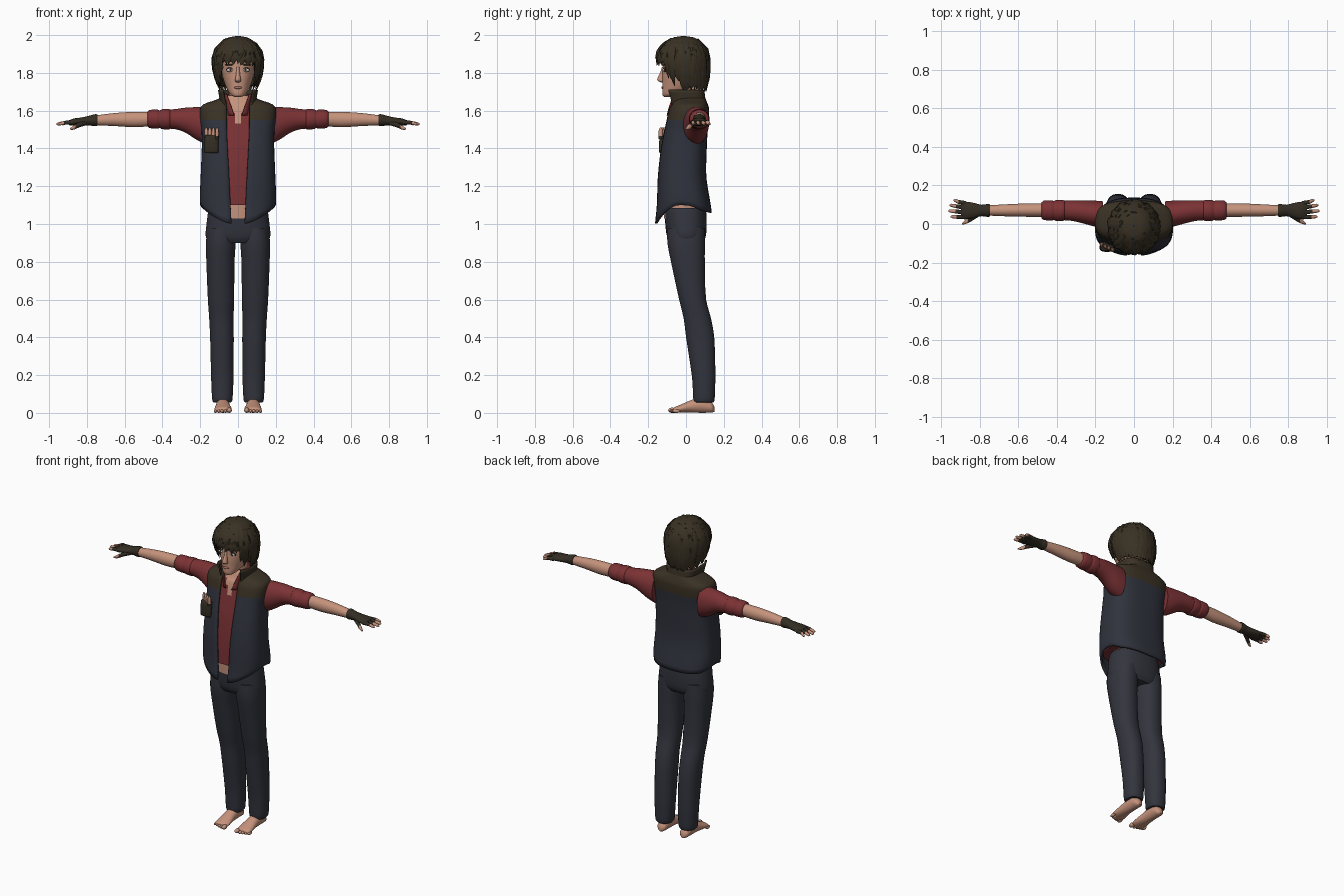
import bpy, bmesh, math, random
from mathutils import Vector

if "Cube" in bpy.data.objects:
    bpy.data.objects.remove(bpy.data.objects["Cube"])
random.seed(4)

def mat(name, r, g, b):
    m = bpy.data.materials.new(name)
    m.diffuse_color = (r, g, b, 1)
    m.use_nodes = True
    m.node_tree.nodes["Principled BSDF"].inputs["Base Color"].default_value = m.diffuse_color
    return m

NAVY = mat("navy cloth", .030, .033, .047)
TROUSER = mat("dark trouser cloth", .033, .035, .047)
BROWN = mat("brown leather", .042, .031, .018)
RED = mat("red cloth", .20, .032, .035)
SKIN = mat("skin", .56, .29, .20)
HAIR = mat("dark brown hair", .040, .030, .017)
GLOVE = mat("glove leather", .033, .026, .017)
WHITE = mat("eye white", .62, .55, .50)
DARK = mat("eye dark", .03, .022, .018)
LIP = mat("lips", .40, .17, .13)

def at(rows, t):
    """Smooth curve through rows of (t, values...)."""
    n = len(rows)
    t = min(max(t, rows[0][0]), rows[-1][0])
    i = next((k for k in range(n - 1) if t <= rows[k + 1][0]), n - 2)
    def slope(k, c):
        a, b = rows[max(k - 1, 0)], rows[min(k + 1, n - 1)]
        return (b[c] - a[c]) / (b[0] - a[0])
    p, q = rows[i], rows[i + 1]
    h = q[0] - p[0]
    u = (t - p[0]) / h
    return [(2*u**3 - 3*u*u + 1) * p[c] + (u**3 - 2*u*u + u) * h * slope(i, c)
            + (3*u*u - 2*u**3) * q[c] + (u**3 - u*u) * h * slope(i + 1, c)
            for c in range(1, len(p))]

def levels(rows, steps):
    out = [a[0] + (b[0] - a[0]) * k / steps for a, b in zip(rows, rows[1:]) for k in range(steps)]
    return out + [rows[-1][0]]

def spow(v, p):
    return math.copysign(abs(v) ** p, v)

def loft(bm, rows, axis="z", n=20, steps=3, pw=1.0, rule=None):
    """Closed tube; rows are (position on axis, two centres, two radii)."""
    rows = sorted(rows)
    rings = []
    for t in levels(rows, steps):
        a, b, ra, rb = at(rows, t)
        ra, rb = max(ra, .001), max(rb, .001)
        ring = []
        for i in range(n):
            w = math.tau * (i + .5) / n
            u, v = a + ra * spow(math.sin(w), pw), b - rb * spow(math.cos(w), pw)
            ring.append(bm.verts.new({"z": (u, v, t), "x": (t, u, v), "y": (u, t, v)}[axis]))
        rings.append(ring)
    fs = [bm.faces.new((p[i], p[(i+1) % n], q[(i+1) % n], q[i]))
          for p, q in zip(rings, rings[1:]) for i in range(n)]
    fs += [bm.faces.new(rings[0]), bm.faces.new(rings[-1])]
    bmesh.ops.recalc_face_normals(bm, faces=fs)
    if rule:
        for f in fs:
            f.material_index = int(rule(f.calc_center_median()))

def shell(bm, rows, hem=None, pivot=0, gap=None, n=48, steps=3, pw=1.0, rule=None):
    """Upright garment sheet, open at the front by gap, with a shaped hem."""
    grid = []
    for z in levels(rows, steps):
        s = at(rows, z)
        g = math.asin(min(1, (at(gap, z)[0] / s[2])) ** (1 / pw)) if gap else 0
        line = []
        for i in range(n + 1):
            w = g + (math.tau - 2 * g) * i / n
            zz = z
            if hem and z < pivot:
                h = at(hem, min(w, math.tau - w))[0]
                zz = pivot - (pivot - z) * (pivot - h) / (pivot - rows[0][0])
            cx, cy, rx, ry = at(rows, zz)
            line.append(bm.verts.new((cx + rx * spow(math.sin(w), pw), cy - ry * spow(math.cos(w), pw), zz)))
        grid.append(line)
    for p, q in zip(grid, grid[1:]):
        for i in range(n):
            f = bm.faces.new((p[i], p[i+1], q[i+1], q[i]))
            if rule:
                f.material_index = int(rule(f.calc_center_median()))
    if not gap:
        bmesh.ops.remove_doubles(bm, verts=bm.verts, dist=1e-5)

def ball(bm, c, r):
    v = bmesh.ops.create_uvsphere(bm, u_segments=14, v_segments=8, radius=1)["verts"]
    for p in v:
        p.co = Vector(c) + Vector(p.co[k] * r[k] for k in range(3))

def part(name, mats, build, mirror=False, solid=0):
    bm = bmesh.new()
    build(bm)
    me = bpy.data.meshes.new(name)
    bm.to_mesh(me)
    bm.free()
    ob = bpy.data.objects.new(name, me)
    bpy.context.collection.objects.link(ob)
    for m in mats:
        me.materials.append(m)
    if solid:
        md = ob.modifiers.new("thickness", "SOLIDIFY")
        md.thickness, md.offset = solid, -1
    if mirror:
        ob.modifiers.new("mirror", "MIRROR").use_mirror_merge = False

# Torso clothing
VEST = [(1.0, 0, -.01, .17, .155), (1.1, 0, -.012, .2, .143), (1.25, 0, -.021, .198, .129),
        (1.4, 0, -.012, .192, .122), (1.5, 0, 0, .193, .115), (1.55, 0, .008, .2, .112),
        (1.61, 0, .016, .2, .106), (1.635, 0, .02, .18, .095), (1.66, 0, .02, .11, .085),
        (1.68, 0, .02, .08, .075)]
HEM = [(0, 1.0), (.3, 1.01), (.9, 1.06), (1.5, 1.1), (2.2, 1.07), (3.15, 1.06)]
part("vest", [NAVY, BROWN], lambda b: shell(b, VEST, HEM, 1.4, [(1.0, .035), (1.3, .05), (1.5, .06), (1.68, .06)],
     pw=.72, rule=lambda c: c.z > 1.55), solid=.012)
part("vest_collar", [BROWN], lambda b: shell(b, [(1.6, 0, .012, .09, .095), (1.66, 0, .003, .098, .1), (1.71, 0, -.008, .106, .105)],
     gap=[(1.6, .065), (1.71, .082)], pw=.65), solid=.01)
part("shirt_collar", [RED], lambda b: shell(b, [(1.575, 0, -.005, .065, .1), (1.63, 0, -.005, .072, .093), (1.685, 0, 0, .085, .085)],
     gap=[(1.575, .022), (1.685, .062)], pw=.8), solid=.007)
inner = [(z, x, y, rx - .02, ry - .018) for z, x, y, rx, ry in VEST if z > 1.05]
part("shirt", [RED, SKIN], lambda b: loft(b, inner, n=96, steps=8, pw=.72,
     rule=lambda c: c.y < 0 and abs(c.x) < (c.z - 1.53) * .42))
part("belly", [SKIN], lambda b: loft(b, [(1.03, 0, -.01, .14, .108), (1.14, 0, -.012, .14, .108)], n=32))

# Spare glove in the chest pocket
def spare(b):
    loft(b, [(1.375, -.14, -.118, .036, .02), (1.385, -.14, -.12, .038, .024), (1.465, -.14, -.115, .036, .024), (1.47, -.14, -.112, .034, .02)], pw=.6)
    for i in range(4):
        x, y = -.168 + .019 * i, -.107 - .009 * i
        loft(b, [(1.45, x, y, .009, .012), (1.495, x, y, .009, .011), (1.51, x, y, .004, .005)], n=10,
             rule=lambda c: c.z > 1.468)
part("pocket_glove", [GLOVE, SKIN], spare)

# Arms
part("sleeve", [RED], lambda b: loft(b, [(.16, .05, 1.52, .068, .1), (.21, .055, 1.53, .067, .09), (.28, .065, 1.55, .058, .066),
     (.33, .07, 1.555, .053, .054), (.38, .07, 1.555, .05, .05)], "x", 24), True)
part("rolled_cuff", [RED], lambda b: loft(b, [(.355, .07, 1.555, .046, .045), (.365, .07, 1.555, .054, .055), (.405, .07, 1.555, .054, .052),
     (.415, .07, 1.555, .05, .047), (.425, .07, 1.555, .053, .051), (.468, .071, 1.556, .05, .048), (.478, .071, 1.556, .042, .04)], "x", 24), True)
part("forearm", [SKIN], lambda b: loft(b, [(.45, .072, 1.556, .035, .038), (.55, .072, 1.553, .035, .041), (.65, .071, 1.553, .032, .035),
     (.77, .07, 1.548, .026, .025)], "x"), True)

def hand(b):
    loft(b, [(.745, .07, 1.55, .031, .03), (.755, .07, 1.55, .034, .032), (.79, .07, 1.547, .03, .026),
             (.83, .07, 1.543, .04, .021), (.87, .07, 1.54, .046, .019), (.895, .072, 1.536, .043, .013)], "x", rule=lambda c: 0)
    for y0, y1, tip in ((.107, .122, .935), (.083, .097, .955), (.059, .068, .962), (.036, .038, .95)):
        cut = .89 + (tip - .89) * .45
        loft(b, [(.87, y0, 1.538, .012, .012), (.91, y0 + (y1 - y0) * .5, 1.537, .0105, .0105),
                 (tip - .008, y1, 1.53, .008, .008), (tip, y1, 1.529, .003, .003)], "x", 10,
             rule=lambda c: c.x > cut)
    loft(b, [(.8, .055, 1.537, .014, .014), (.84, .03, 1.525, .014, .014), (.87, .012, 1.51, .011, .011),
             (.89, .001, 1.503, .004, .004)], "x", 10, rule=lambda c: c.x > .865)
part("gloved_hand", [GLOVE, SKIN], hand, True)

# Legs
part("trouser_hips", [TROUSER], lambda b: loft(b, [(.9, 0, .002, .15, .085), (.93, 0, .002, .171, .102), (1.0, 0, 0, .167, .11),
     (1.07, 0, -.003, .158, .11), (1.085, 0, -.003, .154, .107)], n=36, pw=.85))
part("trouser_leg", [TROUSER], lambda b: loft(b, [(.055, .083, .095, .046, .05), (.065, .083, .095, .053, .056), (.12, .083, .095, .057, .059),
     (.2, .083, .093, .06, .063), (.4, .085, .075, .063, .075), (.5, .088, .06, .065, .073), (.6, .09, .035, .07, .072),
     (.8, .093, .01, .075, .09), (.9, .091, .001, .079, .1), (.98, .088, 0, .075, .1)], n=24, pw=.9), True)

# Bare feet
def foot(b):
    loft(b, [(.15, .08, .02, .012, .014), (.137, .08, .028, .028, .026), (.09, .08, .042, .034, .042), (.03, .08, .035, .037, .034),
             (-.03, .079, .022, .045, .021), (-.06, .079, .016, .043, .015), (-.068, .079, .014, .035, .01)], "y")
    loft(b, [(.03, .082, .1, .03, .035), (.12, .083, .097, .035, .035)])
    for i in range(5):
        r = .014 if i == 0 else .0095
        ball(b, (.046 + .0175 * i + (.003 if i else 0), -.073 + .0055 * i, r), (r, .021, r))
part("bare_foot", [SKIN], foot, True)

# Head and face
part("neck", [SKIN], lambda b: loft(b, [(1.58, 0, .0, .065, .065), (1.64, 0, .015, .05, .055), (1.76, 0, .015, .05, .055)]))
part("head", [SKIN], lambda b: loft(b, [(1.672, 0, -.095, .014, .018), (1.68, 0, -.085, .033, .038), (1.7, 0, -.06, .05, .066),
     (1.73, 0, -.03, .066, .095), (1.78, 0, -.013, .082, .113), (1.83, 0, -.013, .09, .11), (1.9, 0, -.013, .09, .11),
     (1.95, 0, -.01, .065, .08), (1.97, 0, -.01, .02, .03)], n=32, pw=.92))
part("nose", [SKIN], lambda b: loft(b, [(1.75, 0, -.125, .008, .01), (1.757, 0, -.13, .017, .018), (1.768, 0, -.133, .015, .02),
     (1.8, 0, -.124, .01, .014), (1.83, 0, -.118, .008, .01)], n=12))
part("ear", [SKIN], lambda b: ball(b, (.092, .01, 1.8), (.012, .02, .035)), True)
part("lips", [LIP], lambda b: ball(b, (0, -.124, 1.722), (.022, .007, .007)))
part("eye_outline", [DARK], lambda b: ball(b, (.041, -.112, 1.817), (.023, .008, .0125)), True)
part("eye_white", [WHITE], lambda b: ball(b, (.041, -.114, 1.815), (.02, .0085, .0095)), True)
part("iris", [DARK], lambda b: ball(b, (.04, -.119, 1.816), (.006, .005, .007)), True)
part("eyebrow", [HAIR], lambda b: ball(b, (.043, -.115, 1.843), (.027, .006, .005)), True)

# Hair cap and hanging locks
CAP = [(1.68, 0, .015, .075, .075), (1.75, 0, .003, .104, .106), (1.85, 0, -.015, .126, .13), (1.92, 0, -.016, .117, .124),
       (1.965, 0, -.014, .084, .09), (1.988, 0, -.013, .048, .052), (1.996, 0, -.013, .002, .002)]
BROW = [(0, 1.875), (.6, 1.865), (.9, 1.84), (1.15, 1.765), (1.5, 1.74), (2.2, 1.73), (3.15, 1.72)]
part("hair_cap", [HAIR], lambda b: shell(b, CAP, BROW, 1.95, steps=5), solid=.018)

def on_cap(w, z, out):
    cx, cy, rx, ry = at(CAP, z)
    return Vector(((rx + out) * math.sin(w), cy - (ry + out) * math.cos(w), z))

def locks(b):
    for k in range(96):
        w = math.tau * (k + random.random()) / 48
        a = w % math.tau
        low = at(BROW, min(a, math.tau - a))[0] - random.uniform(.005, .035)
        top = random.uniform(1.93, 1.985) if k % 2 else random.uniform(1.84, 1.93)
        top = max(top, low + .08)
        turn, wide = random.uniform(-.3, .3), random.uniform(.013, .022)
        rings = []
        for j in range(6):
            u = j / 5
            ww = w + turn * u
            c = on_cap(ww, top + (low - top) * u, .002 + .01 * u * random.uniform(.3, 1.2))
            o = Vector((math.sin(ww), -math.cos(ww), .3))
            s = Vector((math.cos(ww), math.sin(ww), 0))
            r = wide * (math.sin(math.pi * (.15 + .8 * u)) ** .7 if j < 5 else .08)
            rings.append([b.verts.new(c + d) for d in (s * r, o * r * .45, -s * r, -o * r * .45)])
        fs = [b.faces.new((p[i], p[(i+1) % 4], q[(i+1) % 4], q[i])) for p, q in zip(rings, rings[1:]) for i in range(4)]
        fs += [b.faces.new(rings[0]), b.faces.new(rings[-1])]
        bmesh.ops.recalc_face_normals(b, faces=fs)
part("hair_locks", [HAIR], locks)

# Smooth shading, keeping sharp hems
for ob in bpy.context.collection.objects:
    ob.select_set(True)
    bpy.context.view_layer.objects.active = ob
bpy.ops.object.shade_smooth_by_angle(angle=math.radians(50))
